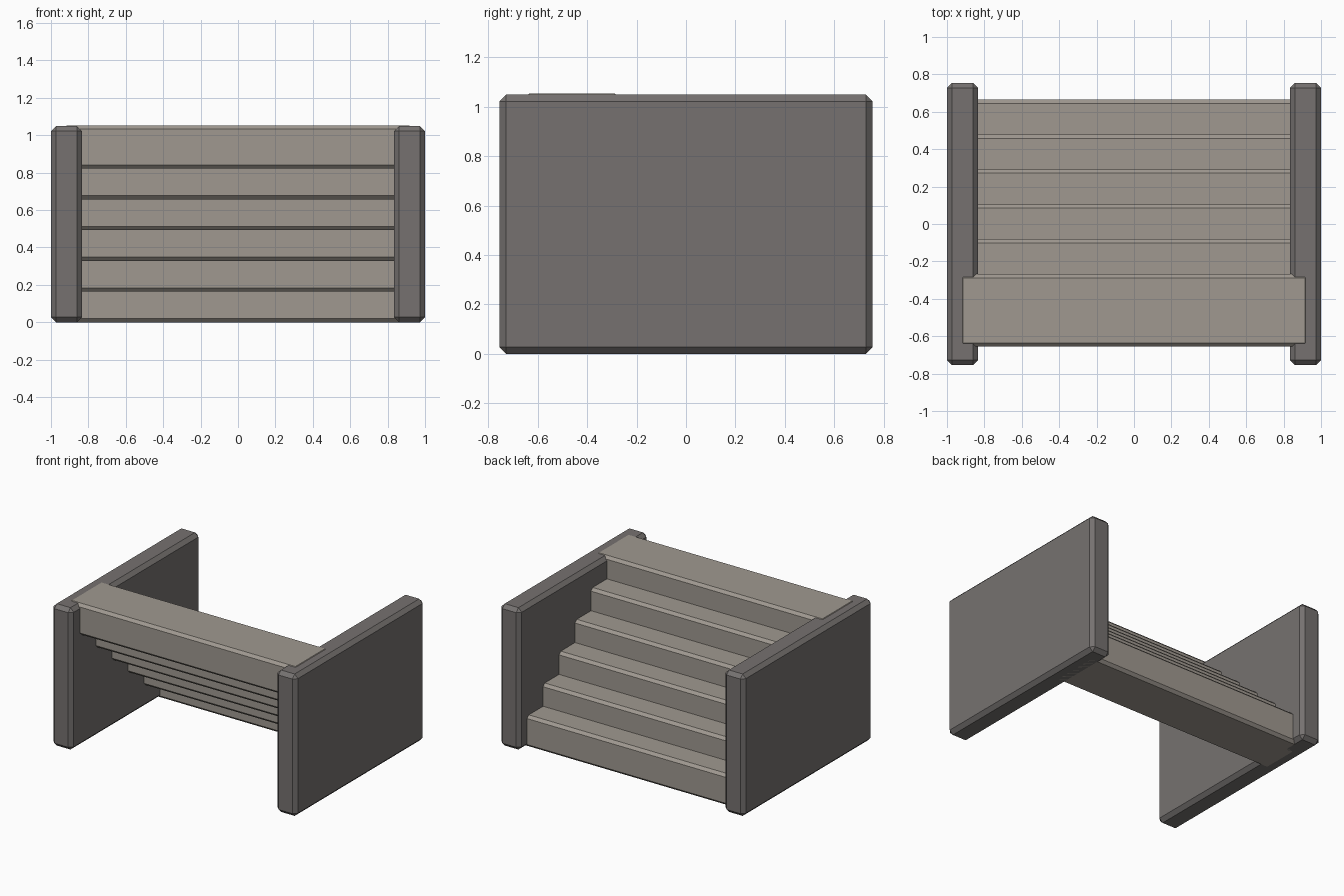
import bpy
import bmesh
from mathutils import Vector

if "Cube" in bpy.data.objects:
    bpy.data.objects.remove(bpy.data.objects["Cube"])


def material(name, rgb):
    m = bpy.data.materials.new(name)
    m.diffuse_color = (*rgb, 1)
    m.use_nodes = True
    m.node_tree.nodes["Principled BSDF"].inputs["Base Color"].default_value = m.diffuse_color
    return m


def chamfered_box(name, lo, hi, chamfer, mat):
    lo, hi = Vector(lo), Vector(hi)
    bm = bmesh.new()
    bmesh.ops.create_cube(bm, size=1)
    bmesh.ops.scale(bm, vec=hi - lo, verts=bm.verts)
    bmesh.ops.bevel(bm, geom=bm.edges[:], offset=chamfer, segments=1,
                    affect='EDGES', clamp_overlap=True)
    mesh = bpy.data.meshes.new(name)
    bm.to_mesh(mesh)
    bm.free()
    mesh.materials.append(mat)
    obj = bpy.data.objects.new(name, mesh)
    obj.location = (lo + hi) / 2
    bpy.context.collection.objects.link(obj)
    return obj


dark_stone = material("dark_stone", (0.18, 0.167, 0.162))
light_stone = material("light_stone", (0.35, 0.318, 0.28))

# Side walls
for side, x0, x1 in (("left", -1.0, -0.834), ("right", 0.834, 1.0)):
    chamfered_box(f"{side}_wall", (x0, -0.755, 0), (x1, 0.755, 1.049),
                  0.027, dark_stone)

# Overlapping steps, rising from the back to the front
for i in range(6):
    y, z = 0.278 - 0.1866 * i, 0.1642 * i
    chamfered_box(f"step_{i + 1}", (-0.934, y, z), (0.934, y + 0.387, z + 0.232),
                  0.02, light_stone)
